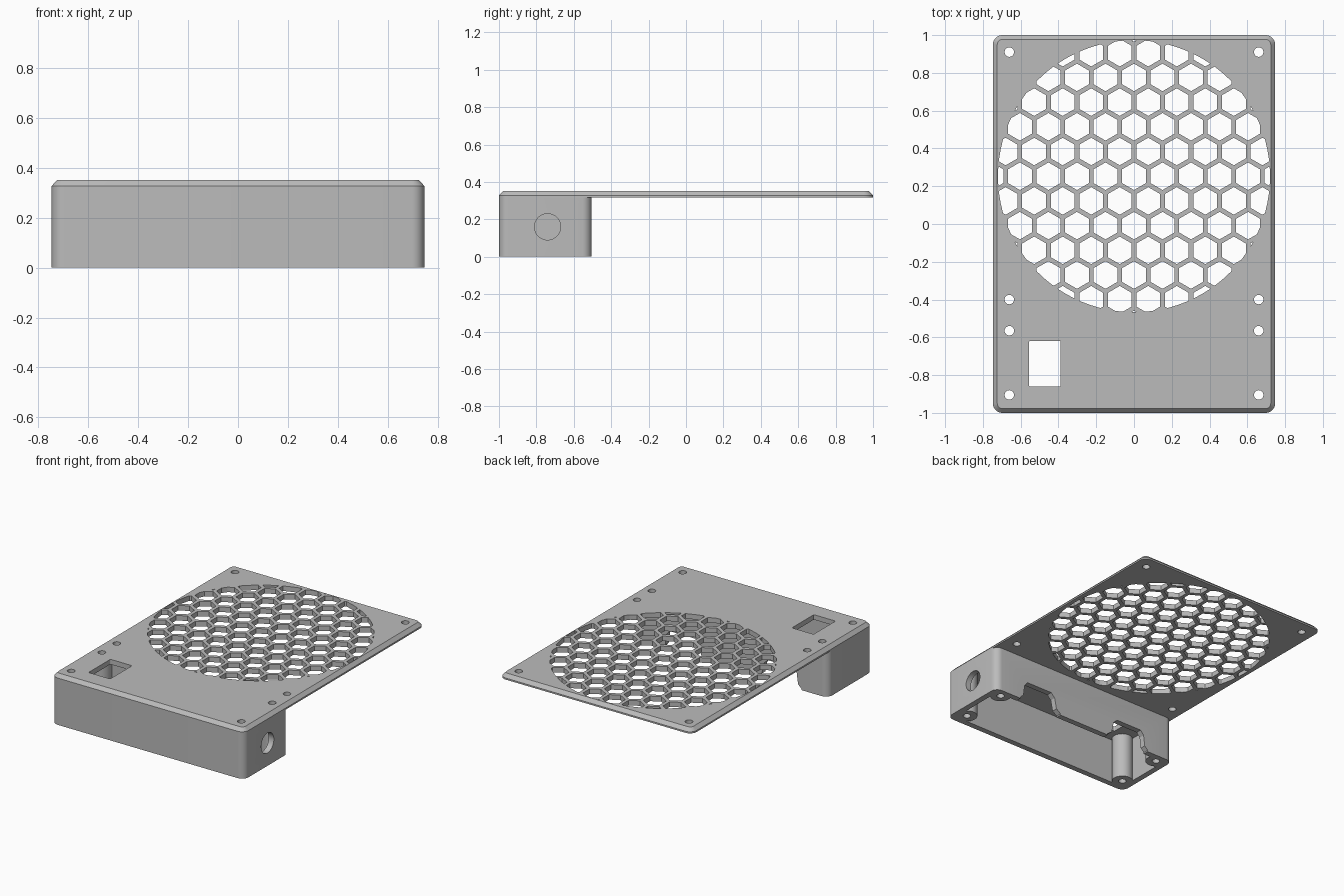
import bpy
import bmesh
from math import pi, sin, cos, atan2, sqrt, radians
from mathutils import Matrix

if "Cube" in bpy.data.objects:
    bpy.data.objects.remove(bpy.data.objects["Cube"])

grey = bpy.data.materials.new("light grey plastic")
grey.use_nodes = True
grey.diffuse_color = (0.5, 0.5, 0.5, 1)
grey.node_tree.nodes["Principled BSDF"].inputs["Base Color"].default_value = (0.5, 0.5, 0.5, 1)

W, SEAM, TOP = 0.747, 0.317, 0.352      # half width, plate underside, plate top
TRAY_Y, TRAY_HALF = -0.7525, 0.2475     # tray centre and half depth
WALL, HOLE_X, POST_R = 0.04, 0.66, 0.068


def arc(cx, cy, r, a0, a1, n):
    return [(cx + r * cos(a0 + (a1 - a0) * i / n), cy + r * sin(a0 + (a1 - a0) * i / n))
            for i in range(n + 1)]


def circle(cx, cy, r, n, turn=0.0):
    return arc(cx, cy, r, turn, turn + 2 * pi, n)[:-1]


def rounded_rect(cx, cy, hx, hy, r):
    pts = []
    for k, (sx, sy) in enumerate([(1, 1), (-1, 1), (-1, -1), (1, -1)]):
        pts += arc(cx + sx * (hx - r), cy + sy * (hy - r), r, k * pi / 2, (k + 1) * pi / 2, 8)
    return pts


def add_loft(bm, levels):
    """Skin a stack of equal-length outlines and cap both ends."""
    rings = [[bm.verts.new((x, y, z)) for x, y in pts] for pts, z in levels]
    for a, b in zip(rings, rings[1:]):
        for i in range(len(a)):
            j = (i + 1) % len(a)
            bm.faces.new((a[i], a[j], b[j], b[i]))
    bm.faces.new(rings[0][::-1])
    bm.faces.new(rings[-1])


def make(name, lofts, matrix=None):
    bm = bmesh.new()
    for levels in lofts:
        add_loft(bm, levels)
    if matrix:
        bm.transform(matrix)
    bmesh.ops.recalc_face_normals(bm, faces=bm.faces)
    mesh = bpy.data.meshes.new(name)
    bm.to_mesh(mesh)
    bm.free()
    mesh.materials.append(grey)
    obj = bpy.data.objects.new(name, mesh)
    bpy.context.collection.objects.link(obj)
    return obj


def prism(pts, z0, z1):
    return [(pts, z0), (pts, z1)]


def boolean(obj, cutter, operation="DIFFERENCE"):
    mod = obj.modifiers.new("cut", "BOOLEAN")
    mod.object, mod.operation, mod.solver = cutter, operation, "EXACT"
    cutter.hide_render = True
    with bpy.context.temp_override(object=obj, active_object=obj):
        bpy.ops.object.modifier_apply(modifier=mod.name)


# Main parts: chamfered plate and the tray below its front end
plate = make("grille_plate", [[
    (rounded_rect(0, 0, W, 1, 0.05), SEAM),
    (rounded_rect(0, 0, W, 1, 0.05), 0.328),
    (rounded_rect(0, 0, W - 0.023, 1 - 0.023, 0.027), TOP)]])
tray = make("tray_walls", [prism(rounded_rect(0, TRAY_Y, W, TRAY_HALF, 0.05), 0, SEAM)])

# Honeycomb openings trimmed to a circle
PITCH, FAN_Y = 0.151, 0.253
ROW = PITCH * sqrt(3) / 2
cells = []
for row in range(-6, 7):
    for col in range(-6, 7):
        x, y = (col + 0.5 * (row % 2)) * PITCH, FAN_Y + row * ROW
        if sqrt(x * x + (y - FAN_Y) ** 2) < 0.79:
            cells.append(prism(circle(x, y, 0.073, 6, pi / 6), 0.2, 0.5))
honeycomb = make("honeycomb_cutter", cells)
disc = make("disc_cutter", [prism(circle(0, FAN_Y, 0.72, 96), 0.25, 0.45)])
boolean(honeycomb, disc, "INTERSECT")

# Pocket outline with a round post left standing in each corner
pocket_pts = []
for sx, sy in [(1, 1), (-1, 1), (-1, -1), (1, -1)]:
    hy = -0.565 if sy > 0 else -0.905
    dx = W - WALL - HOLE_X
    dy = TRAY_HALF - WALL - sy * (hy - TRAY_Y)
    a0 = atan2(-sqrt(POST_R ** 2 - dx ** 2), dx)
    a1 = atan2(dy, -sqrt(POST_R ** 2 - dy ** 2)) - 2 * pi
    corner = [(sx * (HOLE_X + px), hy + sy * py) for px, py in arc(0, 0, POST_R, a0, a1, 14)]
    pocket_pts += corner if sx * sy > 0 else corner[::-1]
pocket = make("pocket_cutter", [prism(pocket_pts, -0.1, 0.5)])

# Two cable slots in the rear wall of the tray
slot = [(0.2, -0.05), (0.54, -0.05), (0.54, 0.01), (0.515, 0.035), (0.505, 0.11),
        (0.48, 0.14), (0.28, 0.14), (0.25, 0.11), (0.235, 0.035), (0.2, 0.01)]
slots = make("slot_cutter",
             [prism([(s * x, z) for x, z in slot], 0.49, 0.59) for s in (1, -1)],
             Matrix.Rotation(radians(90), 4, "X"))

# Round side port, rectangular switch opening and screw holes
port = make("port_cutter", [prism(circle(-0.16, -0.74, 0.07, 40), 0.69, 0.8)],
            Matrix.Rotation(radians(90), 4, "Y"))
switch = make("switch_cutter", [prism(rounded_rect(-0.472, -0.74, 0.084, 0.121, 0.006), 0.2, 0.5)])
screws = make("screw_cutter", [prism(circle(s * HOLE_X, y, 0.025, 24), -0.1, 0.5)
                               for s in (1, -1) for y in (0.91, -0.4, -0.565, -0.905)])

for cutter in (honeycomb, switch, screws):
    boolean(plate, cutter)
for cutter in (pocket, slots, port, screws):
    boolean(tray, cutter)

for cutter in (honeycomb, disc, pocket, slots, port, switch, screws):
    bpy.data.objects.remove(cutter)

# Smooth the rounded corners and holes, keep edges crisp
bpy.ops.object.select_all(action="DESELECT")
for obj in (plate, tray):
    obj.select_set(True)
bpy.context.view_layer.objects.active = plate
bpy.ops.object.shade_smooth_by_angle(angle=radians(30))
